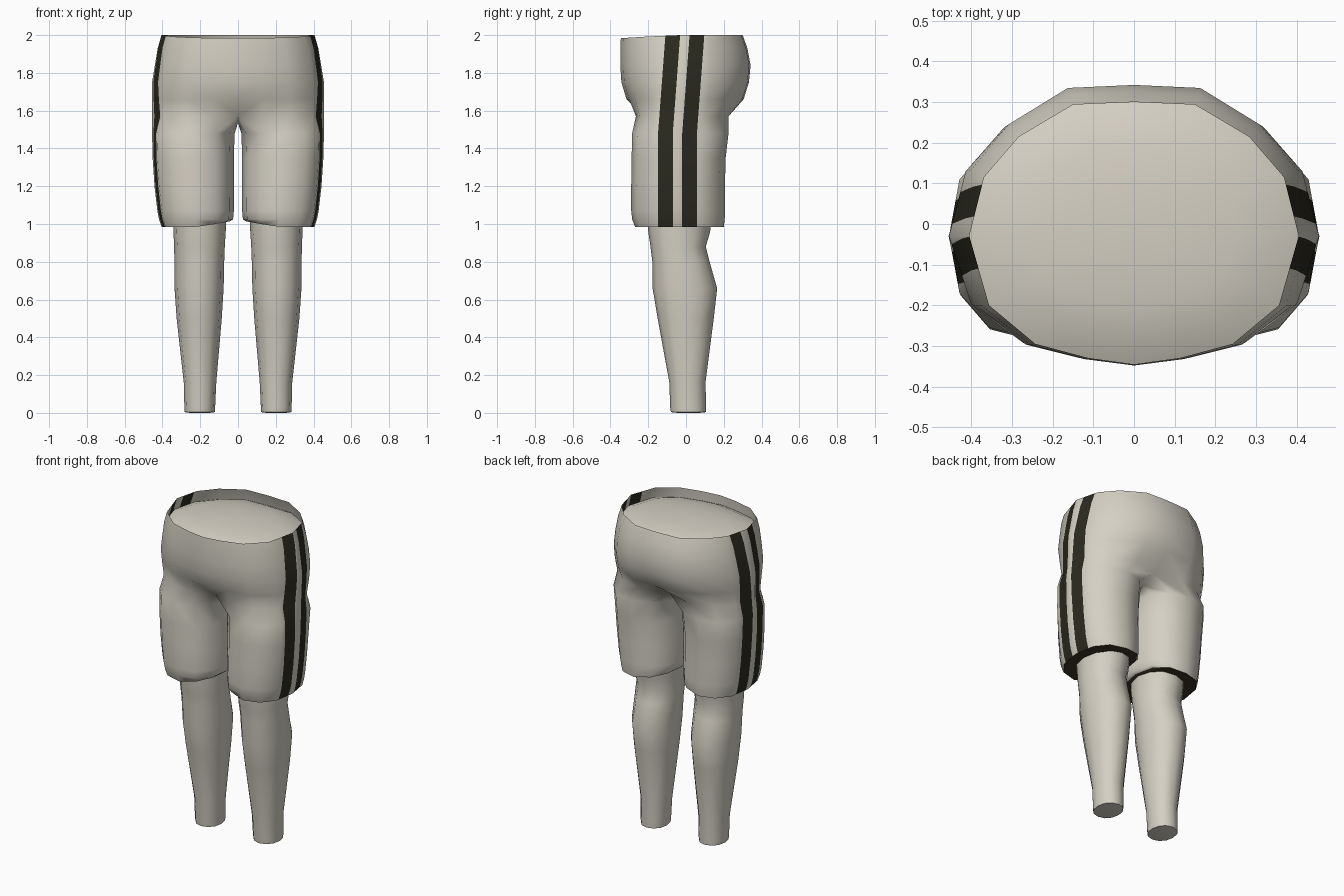
import bpy, bmesh, math
from mathutils import Vector

if "Cube" in bpy.data.objects:
    bpy.data.objects.remove(bpy.data.objects["Cube"])


def material(name, rgb):
    m = bpy.data.materials.new(name)
    m.diffuse_color = (*rgb, 1)
    m.use_nodes = True
    m.node_tree.nodes["Principled BSDF"].inputs["Base Color"].default_value = m.diffuse_color
    return m


CLOTH = material("pale cloth", (0.66, 0.63, 0.55))
DARK = material("dark stripe", (0.024, 0.023, 0.014))
HEM = material("dark hem lining", (0.045, 0.035, 0.022))

# Half waist outline from front centre round the side to back centre (x, y as fractions)
OUTLINE = [(0, -1), (.28, -.95), (.6, -.84), (.88, -.54), (1, 0),
           (.91, .44), (.7, .74), (.37, .98), (0, 1)]


def waist_ring(z, a, front, back):
    mid = -.03
    return [Vector((a * u, mid + v * ((mid - front) if v < 0 else (back - mid)), z))
            for u, v in OUTLINE]


def leg_ring(z, x0, x1, y0, y1, n, start=-math.pi / 2, power=1.0):
    pts = []
    for i in range(n):
        t = start + 2 * math.pi * i / n
        c, s = math.cos(t), math.sin(t)
        c = math.copysign(abs(c) ** power, c)
        s = math.copysign(abs(s) ** power, s)
        pts.append(Vector(((x0 + x1) / 2 + c * (x1 - x0) / 2,
                           (y0 + y1) / 2 + s * (y1 - y0) / 2, z)))
    return pts


def add(bm, pts):
    return [bm.verts.new(p) for p in pts]


def strip(bm, upper, lower, closed):
    n = len(upper)
    return [bm.faces.new((lower[i], lower[(i + 1) % n], upper[(i + 1) % n], upper[i]))
            for i in range(n if closed else n - 1)]


def finish(bm, name, mats, angle=60):
    mesh = bpy.data.meshes.new(name)
    bm.to_mesh(mesh)
    bm.free()
    ob = bpy.data.objects.new(name, mesh)
    bpy.context.collection.objects.link(ob)
    for m in mats:
        mesh.materials.append(m)
    mod = ob.modifiers.new("mirror", 'MIRROR')
    mod.use_clip = True
    mod.merge_threshold = 0.0005
    bpy.ops.object.select_all(action='DESELECT')
    ob.select_set(True)
    bpy.context.view_layer.objects.active = ob
    bpy.ops.object.shade_smooth_by_angle(angle=math.radians(angle))
    return ob


# --- Shorts: half waist rings, crotch line, then one leg tube, mirrored
bm = bmesh.new()
rings = []
for z, a, f, b in [(2.0, .405, -.345, .30), (1.93, .425, -.348, .325),
                   (1.84, .44, -.348, .342), (1.75, .455, -.342, .333),
                   (1.66, .456, -.315, .305), (1.57, .456, -.285, .25)]:
    pts = waist_ring(z, a, f, b)
    if z == 2.0:
        for p in pts:                       # waistband dips at the front
            p.z -= .016 * max(0, -p.y - .08) / .26
    rings.append(add(bm, pts))
last = rings[-1]
# tuck the centre seam in towards the crotch
for i, y in ((0, -.22), (8, .17)):
    last[i].co.y = y
for i, y in ((1, -.265), (7, .225)):
    last[i].co.y = y
for up, lo in zip(rings, rings[1:]):
    strip(bm, up, lo, False)
crotch = add(bm, [Vector((0, y, 1.535)) for y in (.08, -.02, -.12)])
upper = last + crotch
SEAM = 1.48
for z, x0, x1, y0, y1 in [(SEAM, .018, .455, -.285, .225), (1.35, .022, .452, -.288, .21),
                          (1.2, .022, .442, -.29, .206), (1.07, .022, .427, -.29, .206),
                          (1.025, .026, .418, -.285, .205), (.985, .04, .405, -.27, .2)]:
    pts = leg_ring(z, x0, x1, y0, y1, 12, math.radians(-120), .87)
    if z < 1:
        for p in pts:                       # hem lifts towards the inside
            p.z += .03 * max(0, .2 - p.x) / .16
    lower = add(bm, pts)
    strip(bm, upper, lower, True)
    upper = lower
hem = bm.faces.new(list(reversed(upper)))
hem.material_index = 2

# cut the two side stripes, leaning slightly above the leg seam
STRIPES = [(-.148, -.07), (-.02, .058)]
LEAN = .075
for c in [e for s in STRIPES for e in s]:
    for above in (True, False):
        faces = [f for f in bm.faces if f.material_index == 0
                 and f.calc_center_median().x > .3
                 and (f.calc_center_median().z > SEAM) == above]
        geom = set(faces)
        for f in faces:
            geom.update(f.edges)
            geom.update(f.verts)
        bmesh.ops.bisect_plane(bm, geom=list(geom), dist=1e-5, plane_co=(0, c, SEAM),
                               plane_no=(0, 1, -LEAN if above else 0))
for f in bm.faces:
    p = f.calc_center_median()
    y = p.y - LEAN * max(0, p.z - SEAM)
    if f.material_index == 0 and p.x > .3 and any(a < y < b for a, b in STRIPES):
        f.material_index = 1
finish(bm, "shorts", [CLOTH, DARK, HEM])

# --- Waist cap: shallow dome sunk just inside the waistband
bm = bmesh.new()
prev = None
for s, z in [(1, 1.925), (.85, 1.95), (.6, 1.97), (.3, 1.98)]:
    ring = add(bm, [Vector((p.x * s, p.y * s, z)) for p in waist_ring(z, .423, -.345, .322)])
    if prev:
        strip(bm, ring, prev, False)
    prev = ring
tip = bm.verts.new((0, 0, 1.983))
for a, b in zip(prev, prev[1:]):
    bm.faces.new((a, b, tip))
finish(bm, "waist_cap", [CLOTH])

# --- Legs: tapered tubes with calf and knee hollow
bm = bmesh.new()
prev = None
for z, x0, x1, y0, y1 in [(1.1, .06, .345, -.21, .14), (.96, .065, .342, -.2, .128),
                          (.88, .07, .338, -.188, .105), (.8, .073, .337, -.178, .125),
                          (.66, .076, .336, -.177, .165), (.5, .086, .325, -.15, .147),
                          (.16, .115, .287, -.088, .103), (.03, .121, .284, -.084, .107),
                          (.004, .123, .282, -.08, .105)]:
    ring = add(bm, leg_ring(z, x0, x1, y0, y1, 12, power=.93))
    if prev:
        strip(bm, prev, ring, True)
    else:
        bm.faces.new(ring)
    prev = ring
sole = add(bm, leg_ring(0, .15, .255, -.045, .07, 12))
strip(bm, prev, sole, True)
bm.faces.new(list(reversed(sole)))
finish(bm, "legs", [CLOTH])
